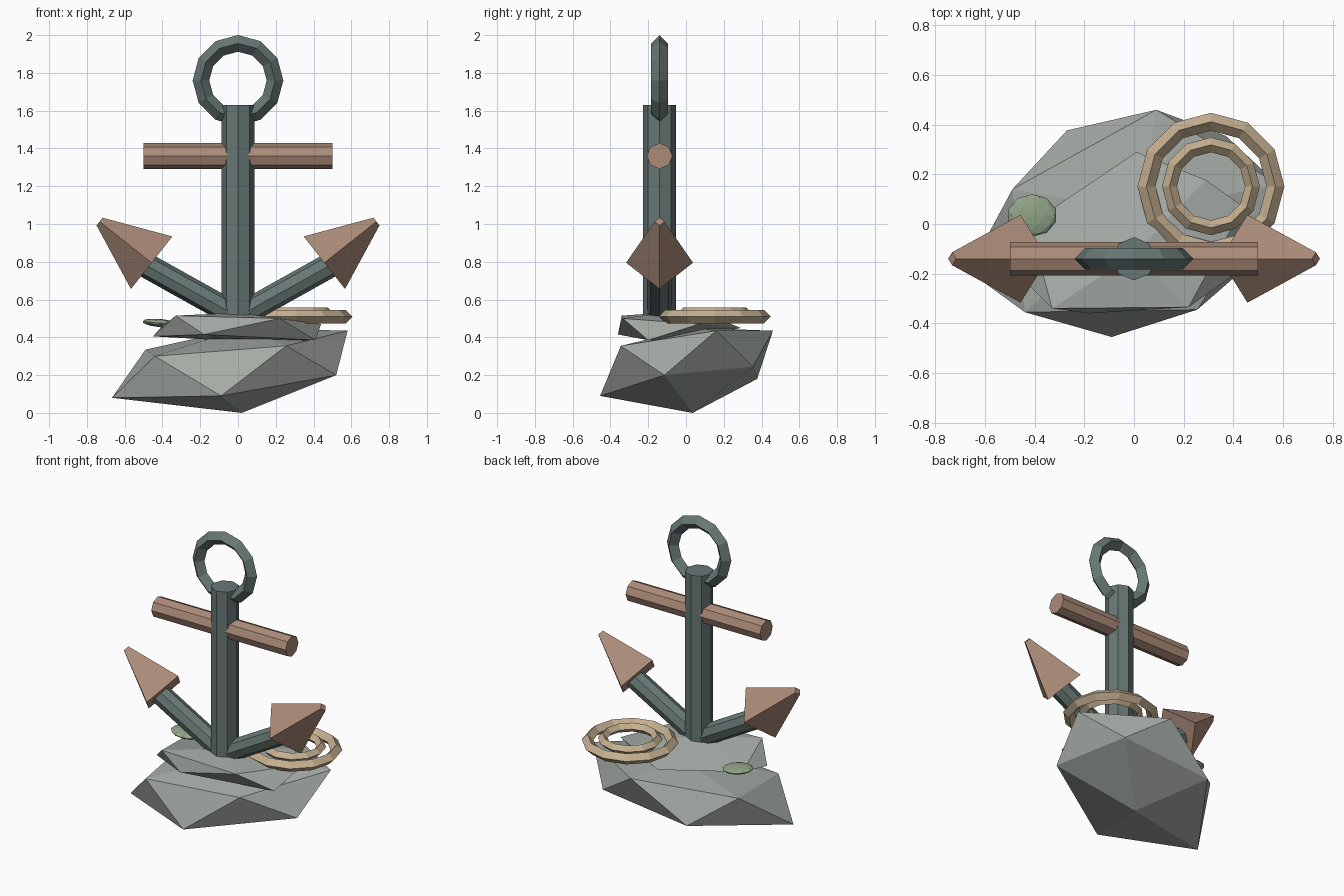
import bpy, bmesh, math
from mathutils import Vector, Matrix

if "Cube" in bpy.data.objects:
    bpy.data.objects.remove(bpy.data.objects["Cube"])

AY = -0.14  # depth of the anchor plane


def material(name, rgb):
    m = bpy.data.materials.new(name)
    m.diffuse_color = (*rgb, 1)
    m.use_nodes = True
    m.node_tree.nodes["Principled BSDF"].inputs["Base Color"].default_value = m.diffuse_color
    return m


STEEL = material("dull_green_steel", (0.135, 0.185, 0.175))
COPPER = material("copper_brown", (0.41, 0.26, 0.19))
ROPE = material("tan_rope", (0.56, 0.43, 0.28))
STONE = material("grey_stone", (0.38, 0.41, 0.385))
MOSS = material("pale_moss", (0.29, 0.38, 0.25))


def finish(name, bm, mat):
    bmesh.ops.recalc_face_normals(bm, faces=bm.faces[:])
    me = bpy.data.meshes.new(name)
    bm.to_mesh(me)
    bm.free()
    me.materials.append(mat)
    ob = bpy.data.objects.new(name, me)
    bpy.context.collection.objects.link(ob)
    return ob


def tapered_bar(name, a, b, r1, r2, sides, mat):
    """Prism or truncated cone from a to b, with one corner facing the front."""
    a, b = Vector(a), Vector(b)
    axis = (b - a).normalized()
    u = Vector((0, -1, 0)) if abs(axis.y) < 0.9 else Vector((1, 0, 0))
    v = axis.cross(u)
    bm = bmesh.new()
    rings = []
    for c, r in ((a, r1), (b, r2)):
        angles = [2 * math.pi * i / sides for i in range(sides)]
        rings.append([bm.verts.new(c + r * (math.cos(t) * u + math.sin(t) * v)) for t in angles])
    for i in range(sides):
        j = (i + 1) % sides
        bm.faces.new((rings[0][i], rings[0][j], rings[1][j], rings[1][i]))
    bm.faces.new(rings[0][::-1])
    bm.faces.new(rings[1])
    return finish(name, bm, mat)


def faceted_ring(name, centre, major, minor, mat, upright=False):
    """Twelve-segment ring with a diamond cross-section."""
    bm = bmesh.new()
    n, k = 12, 4
    grid = []
    for i in range(n):
        t = 2 * math.pi * i / n
        row = []
        for j in range(k):
            p = 2 * math.pi * j / k
            r = major + minor * math.cos(p)
            row.append(bm.verts.new((r * math.cos(t), r * math.sin(t), minor * math.sin(p))))
        grid.append(row)
    for i in range(n):
        for j in range(k):
            a, b = (i + 1) % n, (j + 1) % k
            bm.faces.new((grid[i][j], grid[a][j], grid[a][b], grid[i][b]))
    if upright:
        bmesh.ops.rotate(bm, verts=bm.verts[:], matrix=Matrix.Rotation(math.pi / 2, 3, 'X'))
    bmesh.ops.translate(bm, verts=bm.verts[:], vec=centre)
    return finish(name, bm, mat)


def boulder(name, bottom, lower, upper, top, mat):
    """Twenty-sided rock: two staggered rings of five corners plus two poles."""
    bm = bmesh.new()
    b, t = bm.verts.new(bottom), bm.verts.new(top)
    lo = [bm.verts.new(p) for p in lower]
    up = [bm.verts.new(p) for p in upper]
    for i in range(5):
        j = (i + 1) % 5
        bm.faces.new((b, lo[j], lo[i]))
        bm.faces.new((lo[i], lo[j], up[i]))
        bm.faces.new((lo[j], up[j], up[i]))
        bm.faces.new((up[i], up[j], t))
    return finish(name, bm, mat)


# Anchor: shank, top ring and cross bar
tapered_bar("shank", (0, AY, 0.47), (0, AY, 1.63), 0.087, 0.087, 8, STEEL)
faceted_ring("top_ring", (0, AY, 1.76), 0.196, 0.044, STEEL, upright=True)
tapered_bar("cross_bar", (-0.5, AY, 1.36), (0.5, AY, 1.36), 0.068, 0.068, 8, COPPER)

# Arms and flukes on both sides
for side, s in (("left", -1), ("right", 1)):
    tapered_bar(side + "_arm", (0, AY, 0.51), (s * 0.52, AY, 0.80), 0.066, 0.066, 8, STEEL)
    tapered_bar(side + "_fluke", (s * 0.457, AY, 0.795), (s * 0.733, AY, 1.013),
                0.177, 0.026, 4, COPPER)

# Coiled rope
faceted_ring("outer_rope_coil", (0.31, 0.152, 0.51), 0.26, 0.036, ROPE)
faceted_ring("inner_rope_coil", (0.31, 0.152, 0.527), 0.167, 0.03, ROPE)

# Main boulder
boulder("base_rock", (0.02, 0.035, 0),
        [(-0.09, -0.455, 0.09), (0.52, -0.115, 0.2), (0.37, 0.355, 0.245),
         (-0.27, 0.377, 0.18), (-0.667, -0.19, 0.08)],
        [(0.255, -0.345, 0.355), (0.58, 0.16, 0.435), (0.09, 0.46, 0.435),
         (-0.49, 0.14, 0.335), (-0.44, -0.355, 0.3)],
        (0.03, 0.05, 0.45), STONE)

# Flat slab on top of the boulder
bm = bmesh.new()
for p in [(-0.45, -0.22, 0.405), (-0.33, -0.34, 0.515), (-0.18, -0.36, 0.415),
          (0.22, -0.335, 0.5), (0.41, -0.2, 0.385), (0.0, -0.12, 0.53),
          (0.44, 0.07, 0.47), (0.29, 0.177, 0.495), (0.01, 0.29, 0.45),
          (-0.42, 0.0, 0.44), (0, 0, 0.38)]:
    bm.verts.new(p)
hull = bmesh.ops.convex_hull(bm, input=bm.verts[:])
loose = [v for v in bm.verts if not v.link_faces]
bmesh.ops.delete(bm, geom=loose, context='VERTS')
finish("top_slab", bm, STONE)

# Moss patch
bm = bmesh.new()
bmesh.ops.create_icosphere(bm, subdivisions=2, radius=1)
bmesh.ops.scale(bm, verts=bm.verts[:], vec=(0.1, 0.085, 0.022))
bmesh.ops.rotate(bm, verts=bm.verts[:], matrix=Matrix.Rotation(0.1, 3, 'Y'))
bmesh.ops.translate(bm, verts=bm.verts[:], vec=(-0.41, 0.035, 0.475))
finish("moss_patch", bm, MOSS)
